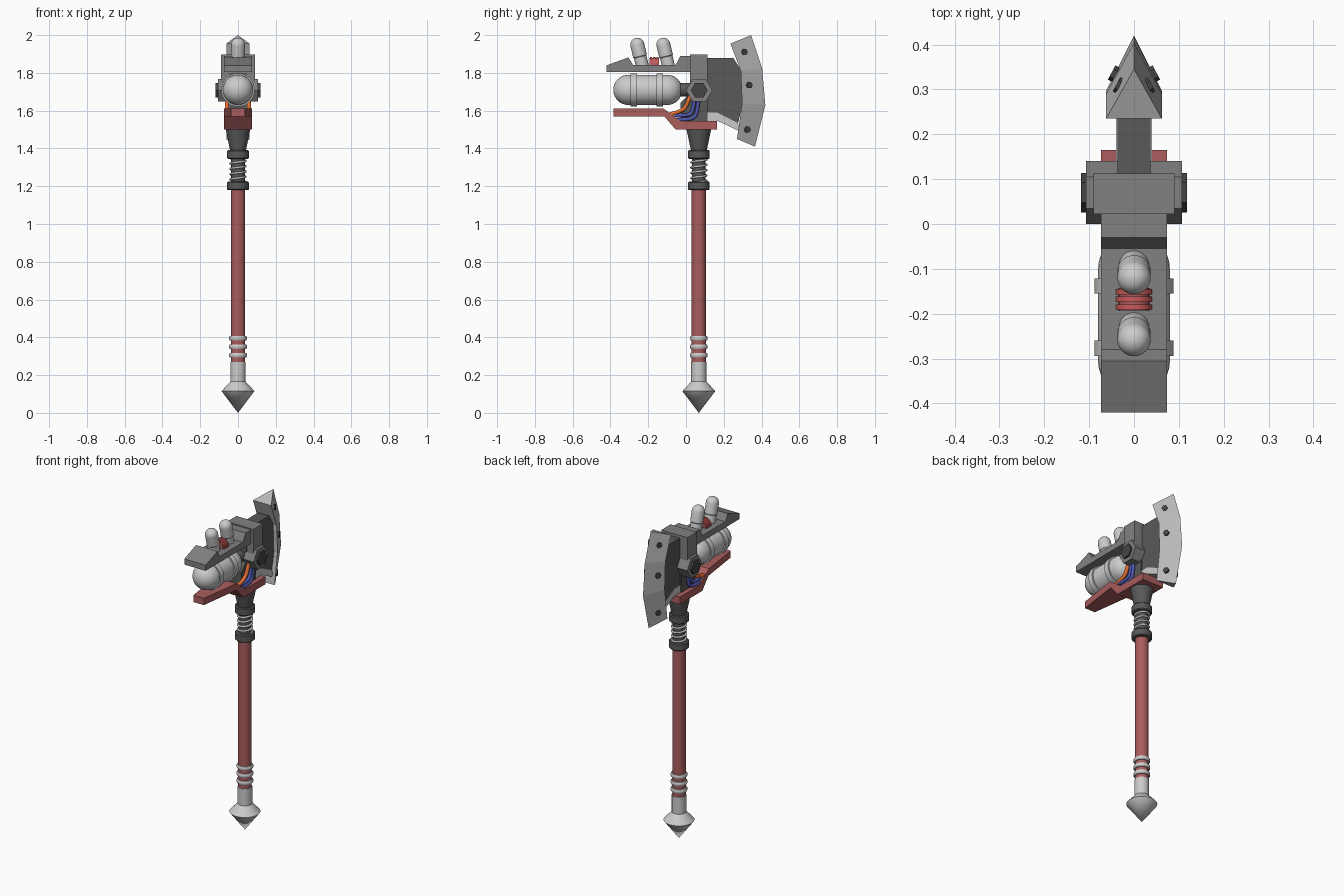
import bpy, bmesh, math
from mathutils import Matrix, Vector

if "Cube" in bpy.data.objects:
    bpy.data.objects.remove(bpy.data.objects["Cube"])


def mat(name, r, g, b):
    m = bpy.data.materials.new(name)
    m.diffuse_color = (r, g, b, 1)
    m.use_nodes = True
    m.node_tree.nodes["Principled BSDF"].inputs["Base Color"].default_value = m.diffuse_color
    return m


RED = mat("faded red", 0.40, 0.11, 0.11)
CORAL = mat("bright red", 0.60, 0.10, 0.10)
LIGHT = mat("light steel", 0.60, 0.60, 0.60)
BLADE = mat("blade steel", 0.50, 0.50, 0.50)
MID = mat("mid grey", 0.22, 0.22, 0.22)
DARK = mat("dark grey", 0.10, 0.10, 0.10)
BOLT = mat("bolt grey", 0.06, 0.06, 0.06)
ORANGE = mat("orange cable", 0.80, 0.16, 0.03)
BLUE = mat("blue cable", 0.08, 0.10, 0.45)

HY = 0.068  # handle axis in y


def finish(name, bm, material, smooth=False):
    bmesh.ops.recalc_face_normals(bm, faces=bm.faces)
    me = bpy.data.meshes.new(name)
    bm.to_mesh(me)
    bm.free()
    ob = bpy.data.objects.new(name, me)
    bpy.context.collection.objects.link(ob)
    me.materials.append(material)
    if smooth:
        bpy.ops.object.select_all(action='DESELECT')
        ob.select_set(True)
        bpy.context.view_layer.objects.active = ob
        bpy.ops.object.shade_smooth_by_angle(angle=math.radians(35))
    return ob


def prism(name, pts, half, material, end_half=None, limit=0):
    """Extrude a (y, z) outline across x; points with y below limit use end_half."""
    bm = bmesh.new()
    rows = []
    for s in (-1, 1):
        rows.append([bm.verts.new((s * (end_half if end_half and y < limit else half), y, z))
                     for y, z in pts])
        bm.faces.new(rows[-1])
    n = len(pts)
    for i in range(n):
        j = (i + 1) % n
        bm.faces.new((rows[0][i], rows[0][j], rows[1][j], rows[1][i]))
    return finish(name, bm, material)


def lathe(name, prof, loc, axis, material, n=32, smooth=True, turn=0):
    """Spin an (r, h) profile about an axis through loc."""
    bm = bmesh.new()
    rot = Vector((0, 0, 1)).rotation_difference(Vector(axis)).to_matrix().to_4x4()
    rings = []
    for r, h in prof:
        if r < 1e-6:
            rings.append([bm.verts.new((0, 0, h))])
        else:
            rings.append([bm.verts.new((r * math.cos(turn + 2 * math.pi * k / n),
                                        r * math.sin(turn + 2 * math.pi * k / n), h))
                          for k in range(n)])
    for a, b in zip(rings, rings[1:]):
        for k in range(n):
            q = [a[k % len(a)], a[(k + 1) % len(a)], b[(k + 1) % len(b)], b[k % len(b)]]
            bm.faces.new(list(dict.fromkeys(q)))
    for ring in (rings[0], rings[-1]):
        if len(ring) > 1:
            bm.faces.new(ring)
    bm.transform(Matrix.Translation(loc) @ rot)
    return finish(name, bm, material, smooth)


def rod(name, r, h, loc, axis, material, **kw):
    return lathe(name, [(r, -h / 2), (r, h / 2)], loc, axis, material, **kw)


def dome(r, base, sign, steps=8):
    a = [math.pi / 2 * i / steps for i in range(steps + 1)]
    return [(r * math.cos(t), base + sign * r * math.sin(t)) for t in a]


def tube(name, pts, r, material, spline='NURBS'):
    cu = bpy.data.curves.new(name, 'CURVE')
    cu.dimensions = '3D'
    cu.bevel_depth, cu.bevel_resolution, cu.use_fill_caps = r, 3, True
    sp = cu.splines.new(spline)
    sp.points.add(len(pts) - 1)
    for p, c in zip(sp.points, pts):
        p.co = (*c, 1)
    if spline == 'NURBS':
        sp.use_endpoint_u, sp.order_u = True, 3
    ob = bpy.data.objects.new(name, cu)
    bpy.context.collection.objects.link(ob)
    cu.materials.append(material)


UP = (0, 0, 1)
BASE = (0, HY, 0)

# Handle, pommel and grip rings
lathe("pommel", [(0, 0), (0.087, 0.115), (0.041, 0.165), (0.041, 0.27)], BASE, UP, LIGHT)
rod("handle", 0.038, 0.95, (0, HY, 0.725), UP, RED)
for i, z in enumerate((0.305, 0.35, 0.395)):
    lathe(f"grip_ring_{i}", [(0.036, -.013), (0.043, -.012), (0.047, -.005), (0.047, .005),
                             (0.043, .012), (0.036, .013)], (0, HY, z), UP, LIGHT)

# Collars, spring and neck
for i, z in enumerate((1.202, 1.368)):
    lathe(f"collar_{i}", [(0.052, -.023), (0.057, -.018), (0.057, .018), (0.052, .023)],
          (0, HY, z), UP, DARK)
rod("spring_core", 0.036, 0.16, (0, HY, 1.285), UP, DARK)
helix = [(0.04 * math.cos(t * math.pi / 10), HY + 0.04 * math.sin(t * math.pi / 10),
          1.222 + 0.126 * t / 90) for t in range(91)]
tube("spring", helix, 0.006, LIGHT, 'POLY')
lathe("neck", [(0.041, 1.385), (0.066, 1.505)], BASE, UP, DARK)

# Lower red bracket, narrowing towards the front end
prism("lower_bracket", [(-.385, 1.57), (-.385, 1.612), (-.12, 1.612), (-.03, 1.545),
                        (.165, 1.545), (.165, 1.50), (-.055, 1.50), (-.115, 1.57)],
      0.073, RED, end_half=0.036, limit=-0.2)

# Top cover with head block and side plates
prism("top_cover", [(-.42, 1.805), (-.42, 1.84), (-.305, 1.882), (-.28, 1.842), (-.055, 1.842),
                    (-.03, 1.89), (.113, 1.89), (.113, 1.805)], 0.073, MID)
prism("side_plates", [(.022, 1.74), (.022, 1.897), (.113, 1.897), (.113, 1.74)], 0.09, MID)
prism("head_core", [(-.03, 1.54), (-.03, 1.64), (.02, 1.69), (.02, 1.80), (.113, 1.80),
                    (.113, 1.54)], 0.045, DARK)

# Blade carrier and its lower trim
prism("blade_carrier", [(.08, 1.58), (.08, 1.88), (.25, 1.88), (.30, 1.80), (.30, 1.64),
                        (.275, 1.53), (.16, 1.585)], 0.037, DARK)
prism("lower_trim", [(.07, 1.54), (.07, 1.59), (.165, 1.59), (.275, 1.535), (.285, 1.49),
                     (.17, 1.545)], 0.04, LIGHT)

# Blade: triangular section lofted through four rows (inner y, z, outer y, z)
rows = [(.235, 1.955, .345, 2.0), (.29, 1.81, .403, 1.825),
        (.297, 1.64, .42, 1.63), (.27, 1.45, .365, 1.41)]
bm = bmesh.new()
secs = [[bm.verts.new(c) for c in ((-.062, yi, zi), (.062, yi, zi), (0, yo, zo))]
        for yi, zi, yo, zo in rows]
for a, b in zip(secs, secs[1:]):
    for k in range(3):
        bm.faces.new((a[k], a[(k + 1) % 3], b[(k + 1) % 3], b[k]))
bm.faces.new(secs[0])
bm.faces.new(secs[-1])
finish("blade", bm, BLADE)

# Hub hexagons, blade bolts and cables on both sides
for s, side in ((1, "right"), (-1, "left")):
    rod(f"hub_{side}", 0.07, 0.07, (s * 0.072, 0.07, 1.708), (s, 0, 0), MID,
        n=6, smooth=False, turn=math.pi / 2)
    rod(f"hub_bolt_{side}", 0.044, 0.04, (s * 0.098, 0.07, 1.708), (s, 0, 0), BOLT,
        n=6, smooth=False, turn=math.pi / 2)
    for i, (y, z, x) in enumerate(((.307, 1.91, .030), (.333, 1.735, .041), (.323, 1.50, .034))):
        rod(f"blade_bolt_{side}_{i}", 0.018, 0.02, (s * x, y, z), (s * 0.88, 0.47, 0), BOLT,
            n=6, smooth=False)
    x = s * 0.058
    tube(f"orange_cable_{side}", [(x, .03, 1.70), (x, .01, 1.64), (x, -.02, 1.595),
                                  (x, -.09, 1.58)], 0.011, ORANGE)
    for i, d in enumerate((0, 0.022)):
        tube(f"blue_cable_{side}_{i}", [(x, .045 + d, 1.68), (x, .04 + d, 1.60 - d / 2),
                                        (x, .01 + d, 1.572 - d), (x, -.06, 1.575 - d)],
             0.010, BLUE)

# Tank with bands and dark outlet
lathe("tank", dome(.08, -.305, -1)[::-1] + dome(.08, -.10, 1), (0, 0, 1.71), (0, 1, 0), LIGHT)
for i, y in enumerate((-.277, -.138)):
    rod(f"tank_band_{i}", 0.088, 0.034, (0, y, 1.71), (0, 1, 0), LIGHT)
rod("tank_outlet", 0.036, 0.10, (0, 0, 1.71), (0, 1, 0), DARK)

# Tilted canisters on the top cover
tilt = Vector((0, -0.23, 0.973))
for i, y in enumerate((-.232, -.094)):
    lathe(f"canister_base_{i}", [(0.034, -0.01), (0.034, 0.05)], (0, y, 1.84), tilt, LIGHT)
    lathe(f"canister_{i}", [(0.031, 0.042), (0.037, 0.05)] + dome(.037, .112, 1),
          (0, y, 1.84), tilt, LIGHT)

# Red coil between the canisters
rod("coil_core", 0.034, 0.05, (0, -.168, 1.845), (0, 1, 0), RED)
for i in range(3):
    rod(f"coil_ring_{i}", 0.04, 0.012, (0, -.185 + .017 * i, 1.845), (0, 1, 0), CORAL)
